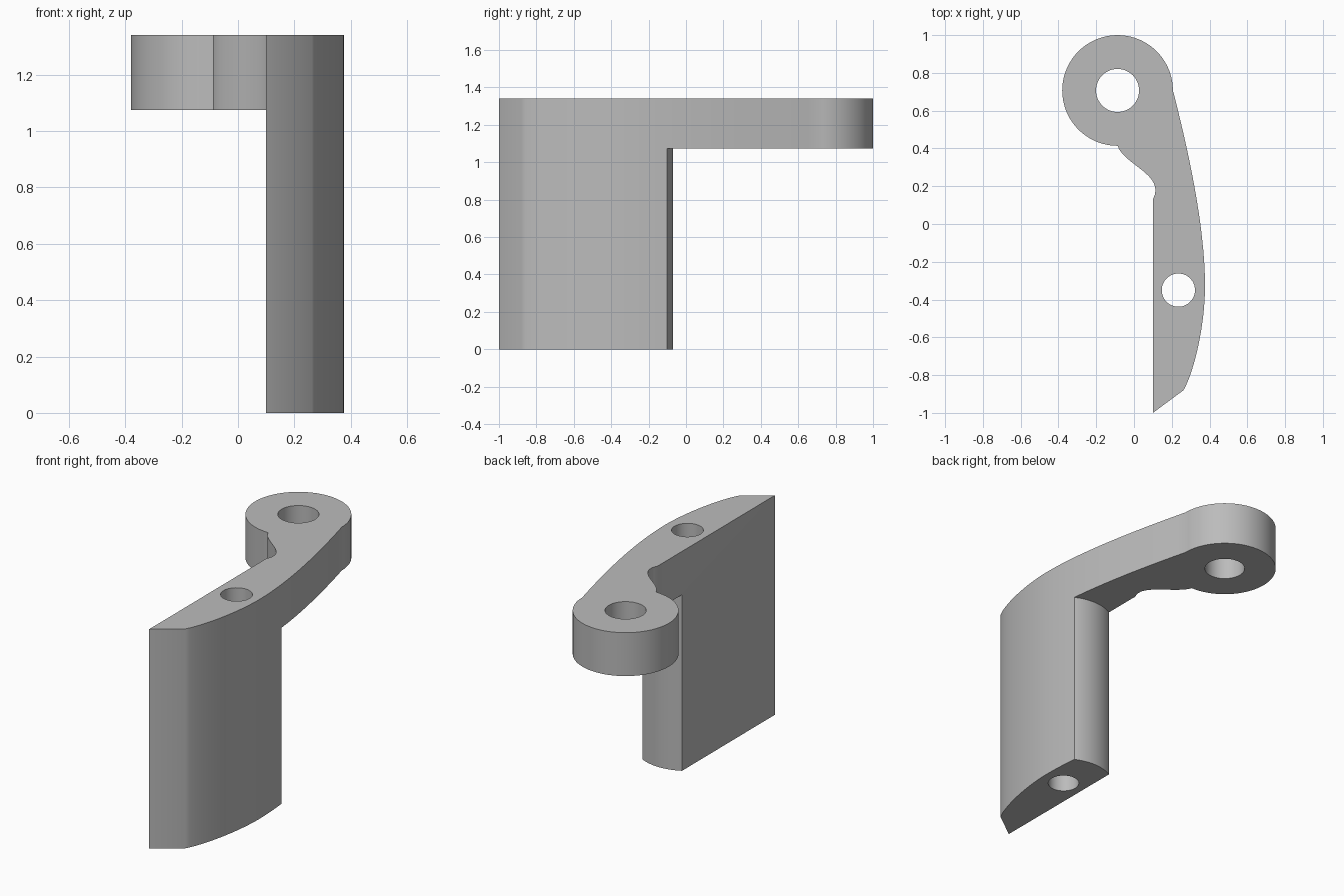
import bpy, bmesh
from math import cos, sin, radians
from mathutils import Vector
from mathutils.geometry import interpolate_bezier

TOP, ARM_Z = 1.34, 1.075          # top of the part, underside of the arm
EYE, EYE_R, EYE_HOLE = (-0.087, 0.707), 0.293, 0.114
PIN, PIN_END, PIN_HOLE = (0.235, -0.35), 0.28, 0.088

cube = bpy.data.objects.get("Cube")
if cube:
    bpy.data.objects.remove(cube, do_unlink=True)

grey = bpy.data.materials.new("plain_grey")
grey.use_nodes = True
grey.diffuse_color = (0.5, 0.5, 0.5, 1)
grey.node_tree.nodes["Principled BSDF"].inputs["Base Color"].default_value = (0.5, 0.5, 0.5, 1)


def arc(centre, r, a0, a1, n):
    angles = [radians(a0 + (a1 - a0) * i / n) for i in range(n + 1)]
    return [(centre[0] + r * cos(a), centre[1] + r * sin(a)) for a in angles]


def bezier(p0, h0, h1, p1, n=16):
    pts = interpolate_bezier(*[Vector((*p, 0)) for p in (p0, h0, h1, p1)], n + 1)
    return [(p.x, p.y) for p in pts]


def prism(name, outline, z0, z1):
    """Extrude a closed outline upward from z0 to z1."""
    bm = bmesh.new()
    base = bm.faces.new([bm.verts.new((x, y, z0)) for x, y in outline])
    up = bmesh.ops.extrude_face_region(bm, geom=[base])["geom"]
    bmesh.ops.translate(bm, vec=(0, 0, z1 - z0),
                        verts=[v for v in up if isinstance(v, bmesh.types.BMVert)])
    bmesh.ops.recalc_face_normals(bm, faces=bm.faces)
    mesh = bpy.data.meshes.new(name)
    bm.to_mesh(mesh)
    bm.free()
    mesh.materials.append(grey)
    obj = bpy.data.objects.new(name, mesh)
    bpy.context.collection.objects.link(obj)
    return obj


# Whole outline: pointed tip, bowed outer side, round eye, hollow neck, flat side
outline = [(0.1, -1.0)]
outline += bezier((0.262, -0.88), (0.32, -0.78), (0.376, -0.53), (0.376, -0.33))
outline += bezier((0.376, -0.33), (0.376, 0.0), (0.28, 0.42), (0.206, 0.707))[1:]
outline += arc(EYE, EYE_R, 0, 270, 54)[1:]
outline += bezier((-0.087, 0.414), (-0.05, 0.31), (0.17, 0.26), (0.1, 0.13))[1:]
body = prism("lever_body", outline, 0, TOP)

# Cutters: space under the arm, with a rounded end to the tall part, and two bores
cutters = [
    prism("under_arm_cutter",
          arc(PIN, PIN_END, 20, 160, 56) + [(-0.6, -0.2), (-0.6, 1.2), (0.7, 1.2), (0.7, -0.2)],
          -0.2, ARM_Z),
    prism("eye_hole_cutter", arc(EYE, EYE_HOLE, 0, 352.5, 47), 0.9, TOP + 0.2),
    prism("pin_hole_cutter", arc(PIN, PIN_HOLE, 0, 352.5, 47), -0.2, TOP + 0.2),
]

bpy.ops.object.select_all(action="DESELECT")
body.select_set(True)
bpy.context.view_layer.objects.active = body
for cutter in cutters:
    mod = body.modifiers.new(cutter.name, "BOOLEAN")
    mod.operation, mod.solver, mod.object = "DIFFERENCE", "EXACT", cutter
    bpy.ops.object.modifier_apply(modifier=mod.name)
    bpy.data.objects.remove(cutter, do_unlink=True)

bpy.ops.object.shade_smooth_by_angle(angle=radians(30))
